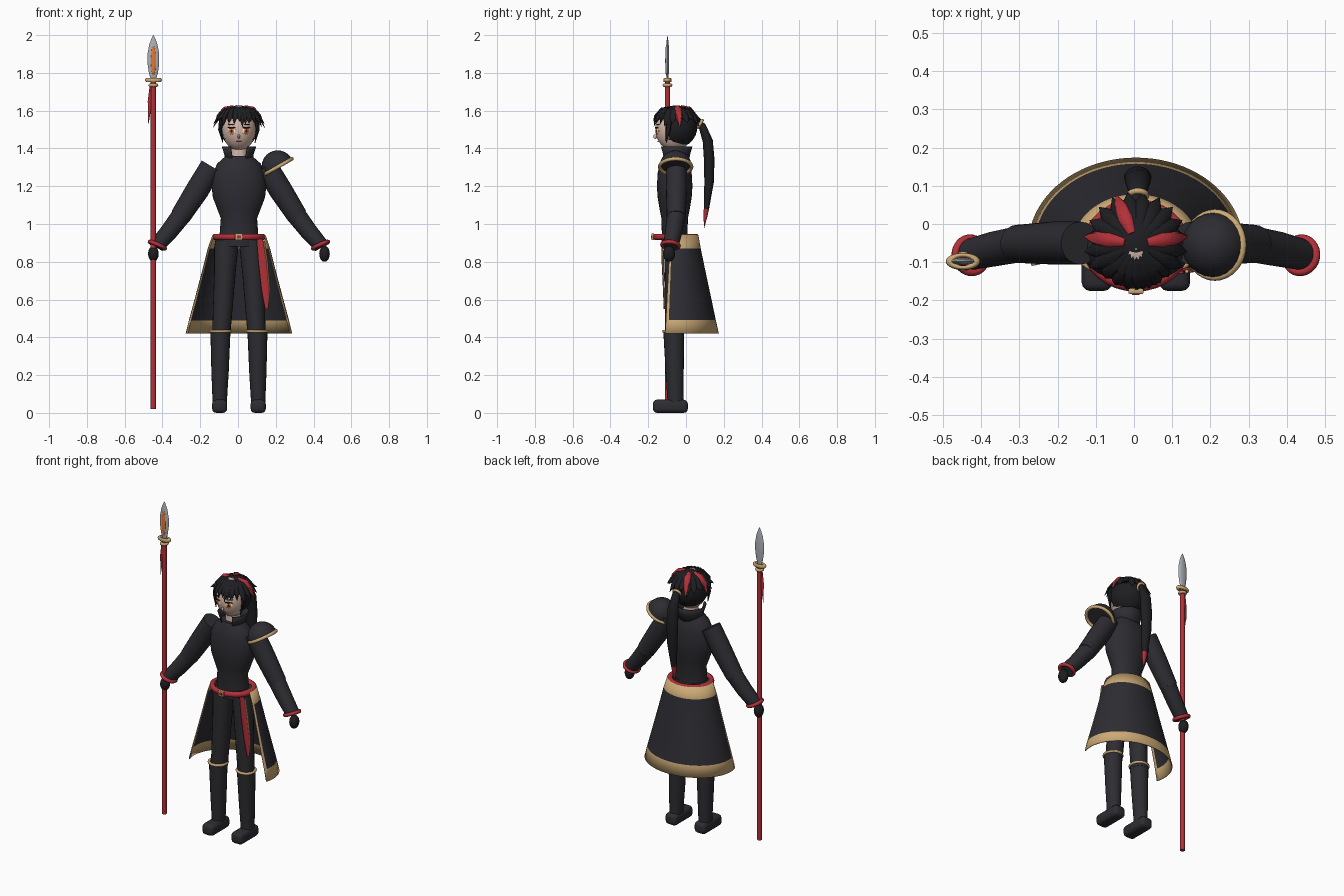
import bpy, bmesh, math
from mathutils import Vector, Matrix

cube = bpy.data.objects.get("Cube")
if cube:
    bpy.data.objects.remove(cube, do_unlink=True)

CX = 0.005  # body centre line
CY = -0.055
parts = []


def material(name, r, g, b):
    m = bpy.data.materials.new(name)
    m.use_nodes = True
    m.diffuse_color = (r, g, b, 1)
    node = next(n for n in m.node_tree.nodes if n.type == 'BSDF_PRINCIPLED')
    node.inputs["Base Color"].default_value = (r, g, b, 1)
    return m


CLOTH = material("charcoal cloth", 0.026, 0.026, 0.032)
HAIR = material("black hair", 0.013, 0.013, 0.016)
RED = material("red", 0.45, 0.03, 0.04)
GOLD = material("gold trim", 0.6, 0.4, 0.18)
SKIN = material("skin", 0.7, 0.5, 0.41)
STEEL = material("steel", 0.42, 0.44, 0.47)
ORANGE = material("orange", 0.8, 0.18, 0.03)
WHITE = material("eye white", 0.85, 0.82, 0.8)


def finish(name, bm, *mats):
    bmesh.ops.recalc_face_normals(bm, faces=bm.faces)
    mesh = bpy.data.meshes.new(name)
    bm.to_mesh(mesh)
    bm.free()
    for m in mats:
        mesh.materials.append(m)
    ob = bpy.data.objects.new(name, mesh)
    bpy.context.collection.objects.link(ob)
    parts.append(ob)
    return ob


def loft(name, rings, mat, side=(1, 0, 0), n=20):
    """Closed tube through rings of (x, y, z, half width along side, half depth)."""
    bm = bmesh.new()
    pts = [Vector(r[:3]) for r in rings]
    loops = []
    for i, r in enumerate(rings):
        t = (pts[min(i + 1, len(pts) - 1)] - pts[max(i - 1, 0)]).normalized()
        u = Vector(side)
        u = (u - t * u.dot(t)).normalized()
        v = t.cross(u)
        angles = [math.tau * k / n for k in range(n)]
        loops.append([bm.verts.new(pts[i] + u * r[3] * math.cos(a) + v * r[4] * math.sin(a)) for a in angles])
    for lo, hi in zip(loops, loops[1:]):
        for k in range(n):
            bm.faces.new((lo[k], lo[(k + 1) % n], hi[(k + 1) % n], hi[k]))
    bm.faces.new(loops[0])
    bm.faces.new(loops[-1])
    return finish(name, bm, mat)


def ball(name, loc, size, mat, rot=None, dome=False, keep=None, seg=24):
    bm = bmesh.new()
    bmesh.ops.create_uvsphere(bm, u_segments=seg, v_segments=seg // 2, radius=1)
    if dome:
        for v in bm.verts:
            v.co.z = max(v.co.z, 0)
    turn = rot.to_matrix().to_4x4() if rot else Matrix()
    bm.transform(Matrix.Translation(loc) @ turn @ Matrix.Diagonal((*size, 1)))
    if keep:
        bad = [f for f in bm.faces if not keep(f.calc_center_median())]
        bmesh.ops.delete(bm, geom=bad, context='FACES')
    return finish(name, bm, mat)


def ring(name, loc, radius, tube, mat, axis=(0, 0, 1), ratio=1):
    bpy.ops.mesh.primitive_torus_add(major_radius=radius, minor_radius=tube, major_segments=32, minor_segments=10)
    ob = bpy.context.object
    ob.name = name
    ob.location = loc
    ob.rotation_euler = Vector(axis).to_track_quat('Z', 'Y').to_euler()
    ob.scale.y = ratio
    ob.data.materials.append(mat)
    parts.append(ob)


def box(name, loc, size, mat, bevel=0.0):
    bm = bmesh.new()
    bmesh.ops.create_cube(bm, size=1)
    bm.transform(Matrix.Translation(loc) @ Matrix.Diagonal((*size, 1)))
    if bevel:
        bmesh.ops.bevel(bm, geom=bm.edges[:], offset=bevel, segments=3, affect='EDGES', profile=0.5)
    return finish(name, bm, mat)


def wrap(name, rows, reach, rule, mats, n=40):
    """Open wall round the body, from -reach to reach degrees about the back."""
    bm = bmesh.new()
    grid = []
    for z, rx, ry in rows:
        angles = [math.radians(reach * (2 * k / n - 1)) for k in range(n + 1)]
        grid.append([bm.verts.new((CX + rx * math.sin(a), CY + ry * math.cos(a), z)) for a in angles])
    for i in range(len(rows) - 1):
        for k in range(n):
            f = bm.faces.new((grid[i][k], grid[i][k + 1], grid[i + 1][k + 1], grid[i + 1][k]))
            f.material_index = rule(i, k)
    ob = finish(name, bm, *mats)
    mod = ob.modifiers.new("thickness", 'SOLIDIFY')
    mod.thickness = 0.006
    mod.offset = 0


# Torso, neck and collar
torso = [(0.88, .1, .065), (0.95, .102, .068), (1.03, .096, .07), (1.08, .115, .08), (1.14, .138, .09),
         (1.2, .145, .094), (1.27, .138, .09), (1.32, .115, .078), (1.36, .07, .06)]
loft("torso", [(CX, CY - .005, z, a, b) for z, a, b in torso], CLOTH, n=32)
loft("neck", [(CX, CY, 1.33, .045, .045), (CX, CY, 1.44, .042, .042)], SKIN)
wrap("collar", [(1.32, .068, .066), (1.37, .075, .074), (1.41, .088, .086)], 150, lambda i, k: 0, [CLOTH])

# Legs, boots and arms
for s, word in ((1, "left"), (-1, "right")):
    def at(x, y, z, a, b):
        return (CX + s * x, y, z, a, b)
    loft(word + "_thigh", [at(.06, CY, .94, .06, .06), at(.068, CY, .87, .064, .062), at(.074, CY, .75, .057, .058),
                           at(.094, -.06, .41, .048, .05)], CLOTH)
    loft(word + "_boot_shaft", [at(.098, -.065, .43, .053, .055), at(.1, -.06, .22, .046, .048),
                                at(.102, -.055, .04, .037, .042)], CLOTH)
    ring(word + "_boot_trim", (CX + s * .098, -.065, .432), .053, .008, GOLD)
    box(word + "_foot", (CX + s * .102, -.083, .035), (.08, .185, .07), CLOTH, .022)

    loft(word + "_upper_arm", [at(.145, -.05, 1.305, .056, .06), at(.22, -.05, 1.18, .056, .062),
                               at(.31, -.052, 1.04, .05, .054)], CLOTH, side=(0, 1, 0))
    ball(word + "_elbow", (CX + s * .305, -.052, 1.045), (.05, .05, .05), CLOTH)
    loft(word + "_forearm", [at(.29, -.05, 1.065, .048, .053), at(.37, -.065, .96, .046, .047),
                             at(.435, -.08, .885, .041, .041)], CLOTH, side=(0, 1, 0))
    ring(word + "_cuff", (CX + s * .432, -.082, .888), .044, .011, RED, axis=(s * .4, -.1, -.9))
    ball(word + "_hand", (CX + s * .453, -.09, .842), (.028, .032, .042), HAIR)

# Shoulder guard on the left
up = Vector((-.5, 0, .87))
ball("shoulder_guard", (.21, -.055, 1.305), (.085, .085, .085), CLOTH, up.to_track_quat('Z', 'Y'), dome=True)
ring("shoulder_guard_trim", (.212, -.055, 1.303), .084, .01, GOLD, axis=up)

# Belt, sash and open coat skirt
ring("belt", (CX, CY, .932), .125, .017, RED, ratio=.86)
box("buckle", (CX, -.176, .932), (.04, .014, .036), GOLD, .004)
box("buckle_centre", (CX, -.184, .932), (.02, .004, .016), RED)
loft("sash", [(.115, -.126, .92, .016, .004), (.13, -.125, .8, .022, .004), (.145, -.118, .65, .02, .004),
              (.152, -.115, .55, .008, .003)], RED)
loft("sash_trim", [(.138, -.124, .91, .005, .005), (.154, -.122, .8, .005, .005), (.166, -.116, .65, .004, .004),
                   (.156, -.114, .55, .003, .003)], GOLD, n=8)
skirt = [(.94, .138, .118), (.87, .162, .13), (.74, .195, .157), (.6, .232, .187), (.49, .262, .21), (.42, .279, .226)]
wrap("coat_skirt", skirt, 104, lambda i, k: int(i in (0, 4) or k in (0, 47)), [CLOTH, GOLD], n=48)

# Head and face
ball("head", (CX, -.063, 1.507), (.09, .1, .12), SKIN, seg=32)
ball("nose", (CX, -.163, 1.463), (.007, .01, .012), SKIN, seg=12)
ball("mouth", (CX, -.148, 1.437), (.014, .004, .003), RED, seg=12)
for s, word in ((1, "left"), (-1, "right")):
    turn = Matrix.Rotation(s * .4, 3, 'Z').to_quaternion()
    out = turn @ Vector((0, -1, 0))
    eye = Vector((CX + s * .038, -.153, 1.492))
    layers = (("white", .022, .018, WHITE), ("iris", .015, .016, ORANGE), ("pupil", .006, .008, HAIR))
    for i, (kind, w, h, mat) in enumerate(layers):
        ball(f"{word}_eye_{kind}", eye + out * .0025 * i, (w, .004, h), mat, turn, seg=16)
    ball(word + "_eyelid", eye + out * .003 + Vector((0, 0, .018)), (.024, .004, .004), HAIR, turn, seg=12)
    ball(word + "_eyebrow", eye + Vector((0, .005, .035)), (.022, .005, .004), HAIR, turn, seg=12)

# Hair: cap, then layered locks fanned around the crown
ball("hair_cap", (CX, -.052, 1.515), (.103, .112, .113), HAIR,
     keep=lambda c: c.z > 1.555 or (c.y > -.095 and c.z > 1.425), seg=32)


def lock(name, deg, reach, drop, width, mat, lift=0.0):
    a = math.radians(deg)
    d = Vector((math.cos(a), math.sin(a), 0))
    mid = Vector((CX, -.052, 0))
    path = [(.03, 1.615, .5), (.075, 1.602, 1), (.108, 1.565, .9), (reach, drop, .04)]
    rings = [(*(mid + d * r + Vector((0, 0, z + lift))), width * w, .012 * w) for r, z, w in path]
    loft(name, rings, mat, side=(-d.y, d.x, 0), n=8)


for i in range(20):
    deg = i * 18 + 9
    front = 210 < deg < 330
    lock(f"hair_lock_{i}", deg, .12 if front else .136, 1.515 + .018 * (i % 3), .018 if front else .023, HAIR)
for i, deg in enumerate((228, 243, 258, 272, 287, 302, 315)):
    lock(f"fringe_{i}", deg, .121, 1.525 + .014 * (i % 2), .015, HAIR, .003)
for i, deg in enumerate((8, 112, 172)):
    lock(f"red_lock_{i}", deg, .138, 1.5, .02, RED, .008)
for s, word in ((1, "left"), (-1, "right")):
    loft(word + "_side_lock", [(CX + s * .09, -.085, 1.57, .016, .014), (CX + s * .1, -.095, 1.5, .014, .01),
                               (CX + s * .085, -.105, 1.43, .002, .002)], HAIR, side=(0, 1, 0), n=8)

# Ponytail with tie and red tip
ring("hair_tie", (.01, .075, 1.53), .022, .008, GOLD, axis=(0, .8, -.5))
loft("ponytail", [(.01, .05, 1.54, .016, .016), (.01, .085, 1.52, .024, .02), (.01, .115, 1.44, .034, .027),
                  (.01, .123, 1.34, .036, .028), (.01, .122, 1.22, .032, .025), (.01, .108, 1.08, .018, .014)], HAIR)
loft("ponytail_tip", [(.01, .108, 1.08, .018, .014), (.01, .103, 1.04, .013, .01), (.01, .096, .98, .001, .001)], RED)

# Spear
SX, SY = -.448, -.098
loft("spear_shaft", [(SX, SY, .02, .014, .014), (SX, SY, 1.76, .014, .014)], RED, n=12)
ring("spear_guard", (SX, SY, 1.762), .033, .012, GOLD, ratio=.5)
ring("spear_collar", (SX, SY, 1.735), .017, .009, GOLD)
blade = [(1.76, .012), (1.8, .024), (1.85, .031), (1.9, .031), (1.95, .022), (1.98, .011), (2.0, .001)]
loft("spear_blade", [(SX, SY, z, w, w * .3) for z, w in blade], STEEL, n=12)
ball("spear_inlay", (SX, SY - .007, 1.865), (.013, .005, .08), ORANGE, seg=16)
loft("spear_tassel", [(SX - .012, SY, 1.73, .008, .006), (SX - .018, SY, 1.65, .012, .006),
                      (SX - .026, SY, 1.53, .001, .001)], RED, n=8)

# Smooth shading with sharp edges kept
bpy.ops.object.select_all(action='DESELECT')
for ob in parts:
    ob.select_set(True)
bpy.context.view_layer.objects.active = parts[0]
bpy.ops.object.shade_smooth_by_angle(angle=math.radians(40))
